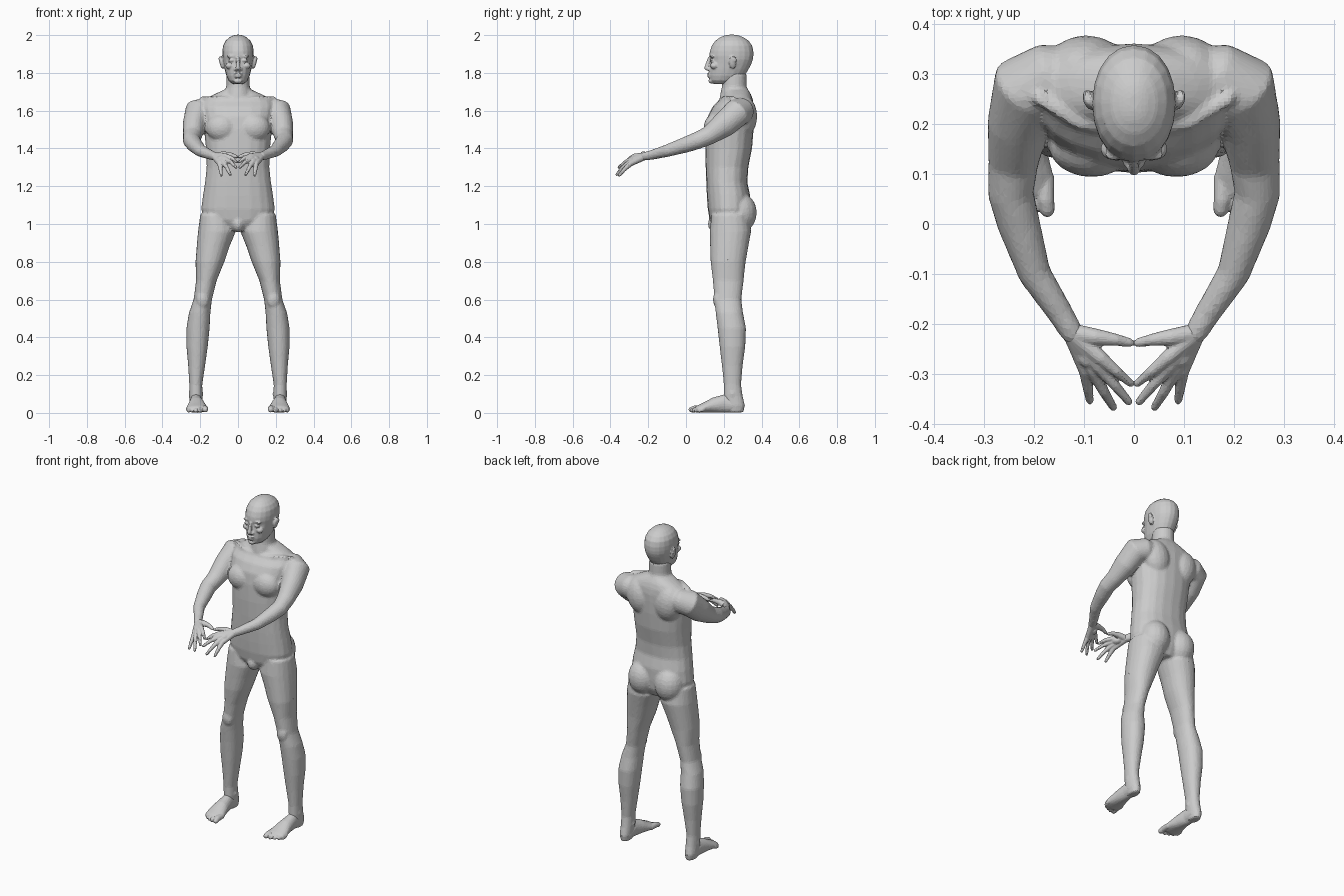
import bpy, bmesh, math
from mathutils import Vector, Matrix

skin = bpy.data.materials.new("plain grey")
skin.diffuse_color = (0.6, 0.6, 0.6, 1)
N = 20


def se(v, p):
    return math.copysign(abs(v) ** (2 / p), v)


def loft(bm, rings, mirror=False):
    """Skin a list of rings, cap both ends, optionally add the mirrored copy."""
    for s in ((1, -1) if mirror else (1,)):
        vs = [[bm.verts.new((v.x * s, v.y, v.z)) for v in r] for r in rings]
        for a, b in zip(vs, vs[1:]):
            for i in range(len(a)):
                j = (i + 1) % len(a)
                bm.faces.new((a[i], a[j], b[j], b[i]))
        bm.faces.new(vs[0][::-1])
        bm.faces.new(vs[-1])


def slices(bm, rows, mirror=False, p=2.3):
    """Horizontal sections: z, x0, x1, y0, y1."""
    rings = []
    for z, x0, x1, y0, y1 in rows:
        rings.append([Vector(((x0 + x1) / 2 + (x1 - x0) / 2 * se(math.cos(t), p),
                              (y0 + y1) / 2 + (y1 - y0) / 2 * se(math.sin(t), p), z))
                      for t in (2 * math.pi * i / N for i in range(N))])
    loft(bm, rings, mirror)


def tube(bm, pts, mirror=True):
    """Round-ended limb: x, y, z, half width, (half height)."""
    c = [Vector(q[:3]) for q in pts]
    r = [(q[3], q[-1]) for q in pts]
    d0, d1 = (c[0] - c[1]).normalized(), (c[-1] - c[-2]).normalized()
    m0, m1 = min(r[0]), min(r[-1])
    c = [c[0] + d0 * m0 * .7] + c + [c[-1] + d1 * m1 * .6, c[-1] + d1 * m1 * .9]
    r = [(r[0][0] * .6, r[0][1] * .6)] + r + [(r[-1][0] * k, r[-1][1] * k) for k in (.75, .4)]
    rings = []
    for i, o in enumerate(c):
        t = (c[min(i + 1, len(c) - 1)] - c[max(i - 1, 0)]).normalized()
        u = t.cross(Vector((0, 0, 1))).normalized()
        w = u.cross(t)
        rings.append([o + u * r[i][0] * math.cos(a) + w * r[i][1] * math.sin(a)
                      for a in (2 * math.pi * k / N for k in range(N))])
    loft(bm, rings, mirror)


def blob(bm, c, r, rot=0, mirror=True):
    """Ellipsoid muscle or feature."""
    for s in ((1, -1) if mirror else (1,)):
        m = (Matrix.Translation((c[0] * s, c[1], c[2])) @ Matrix.Rotation(rot * s, 4, 'Y')
             @ Matrix.Diagonal((*r, 1)))
        bmesh.ops.create_uvsphere(bm, u_segments=18, v_segments=12, radius=1, matrix=m)


def finish(bm, name, voxel, smooth, ratio):
    bmesh.ops.recalc_face_normals(bm, faces=bm.faces)
    me = bpy.data.meshes.new(name)
    bm.to_mesh(me)
    bm.free()
    me.materials.append(skin)
    ob = bpy.data.objects.new(name, me)
    bpy.context.collection.objects.link(ob)
    m = ob.modifiers.new("fuse", 'REMESH')
    m.mode, m.voxel_size = 'VOXEL', voxel
    m = ob.modifiers.new("soften", 'SMOOTH')
    m.factor, m.iterations = .5, smooth
    m = ob.modifiers.new("facets", 'DECIMATE')
    m.ratio = ratio


# torso and neck
bm = bmesh.new()
slices(bm, [(z, -w, w, a, b) for z, w, a, b in (
    (.97, .08, .15, .31), (1.02, .18, .125, .335), (1.08, .195, .115, .34), (1.15, .186, .11, .34),
    (1.22, .175, .107, .325), (1.30, .166, .104, .33), (1.40, .17, .102, .35), (1.50, .18, .105, .358),
    (1.57, .187, .115, .36), (1.62, .195, .14, .36), (1.655, .185, .175, .355), (1.685, .13, .20, .345),
    (1.71, .075, .20, .33))])
slices(bm, [(z, -w, w, a, b) for z, w, a, b in (
    (1.62, .09, .17, .35), (1.68, .075, .18, .34), (1.73, .062, .19, .32), (1.80, .06, .19, .32))], p=2)
blob(bm, (.085, .155, 1.51), (.085, .062, .075))            # chest
blob(bm, (.095, .305, 1.57), (.085, .072, .11), .2)         # shoulder blades
blob(bm, (.09, .285, 1.06), (.088, .09, .105))              # buttocks
blob(bm, (0, .16, 1.0), (.035, .045, .045), 0, False)       # groin
tube(bm, [(.02, .185, 1.655, .012), (.11, .20, 1.667, .011), (.19, .25, 1.665, .013)])  # collarbones

# legs
slices(bm, [(1.05, .03, .20, .135, .33), (.96, .012, .212, .125, .345), (.88, .045, .219, .128, .33),
            (.80, .072, .225, .13, .316), (.70, .113, .222, .142, .305), (.60, .138, .235, .15, .293),
            (.53, .146, .26, .157, .302), (.45, .15, .273, .167, .318), (.35, .16, .273, .178, .314),
            (.25, .174, .264, .19, .30), (.15, .189, .258, .20, .292), (.09, .188, .258, .20, .30),
            (.04, .19, .258, .21, .312), (.002, .196, .25, .22, .305)], True, 2.15)
blob(bm, (.187, .165, .60), (.034, .022, .045))             # kneecaps
blob(bm, (.223, .245, .10), (.042, .02, .022))              # ankle bones

# arms
tube(bm, [(.16, .295, 1.60, .07), (.212, .272, 1.59, .075), (.231, .20, 1.525, .062, .068),
          (.241, .12, 1.468, .05), (.246, .06, 1.442, .046), (.23, 0, 1.42, .043, .042),
          (.198, -.1, 1.388, .033), (.146, -.18, 1.366, .026), (.122, -.22, 1.358, .023)])
finish(bm, "body", .008, 5, .22)

# head: skull, then face features
bm = bmesh.new()
slices(bm, [(z, -w, w, a, b) for z, w, a, b in (
    (1.742, .03, .145, .24), (1.76, .05, .126, .28), (1.785, .062, .121, .31), (1.82, .071, .122, .332),
    (1.85, .077, .126, .347), (1.87, .081, .128, .354), (1.89, .083, .123, .357), (1.915, .083, .126, .357),
    (1.945, .079, .137, .35), (1.97, .066, .155, .332), (1.988, .046, .18, .305), (1.998, .026, .205, .28),
    (2.002, .01, .225, .26))], p=2.1)
tube(bm, [(0, .124, 1.878, .009), (0, .115, 1.85, .010), (0, .109, 1.825, .013)], False)  # nose
blob(bm, (.012, .122, 1.819), (.010, .012, .009))           # nostrils
blob(bm, (.034, .137, 1.866), (.017, .012, .009))           # eyelids
blob(bm, (.034, .139, 1.889), (.027, .013, .007), .12)      # brows
blob(bm, (.045, .15, 1.838), (.022, .022, .018))            # cheeks
blob(bm, (0, .121, 1.794), (.024, .010, .006), 0, False)    # upper lip
blob(bm, (0, .122, 1.780), (.021, .010, .006), 0, False)    # lower lip
blob(bm, (0, .135, 1.757), (.022, .016, .014), 0, False)    # chin
blob(bm, (.086, .247, 1.855), (.012, .019, .034), .2)       # ears
blob(bm, (.094, .253, 1.868), (.008, .016, .020), .2)       # ear rims
finish(bm, "head", .005, 3, .3)

# hands: each finger runs from wrist to knuckle, middle joint and tip
bm = bmesh.new()
wrist = (.124, -.217, 1.358, .019)
for k, mid, tip in (((.066, -.268, 1.36), (.034, -.295, 1.35), (.007, -.318, 1.328)),
                    ((.070, -.284, 1.346), (.038, -.322, 1.327), (.010, -.355, 1.300)),
                    ((.080, -.293, 1.331), (.060, -.335, 1.30), (.041, -.366, 1.262)),
                    ((.096, -.293, 1.320), (.092, -.327, 1.288), (.088, -.353, 1.258))):
    tube(bm, [wrist, (*k, .0145), (*mid, .0105), (*tip, .008)])
tube(bm, [wrist, (.075, -.226, 1.368, .017), (.036, -.231, 1.366, .012), (.008, -.237, 1.356, .009)])  # thumb
blob(bm, (.09, -.258, 1.345), (.026, .03, .018))            # palm
finish(bm, "hands", .004, 2, .3)

# feet: sole wedge and five toes
bm = bmesh.new()
tube(bm, [(.223, .275, .036, .033, .034), (.222, .21, .05, .034, .05), (.219, .15, .041, .044, .041),
          (.217, .10, .028, .055, .028), (.216, .065, .02, .054, .02)])
for i, (x, y, r) in enumerate(((.176, .028, .017), (.203, .03, .0125), (.226, .04, .012),
                               (.247, .052, .0115), (.264, .067, .011))):
    tube(bm, [(x, .095, .024, r), (x, y + .02, r + .006, r), (x - .003, y, r, r * .9)])
finish(bm, "feet", .005, 2, .3)
